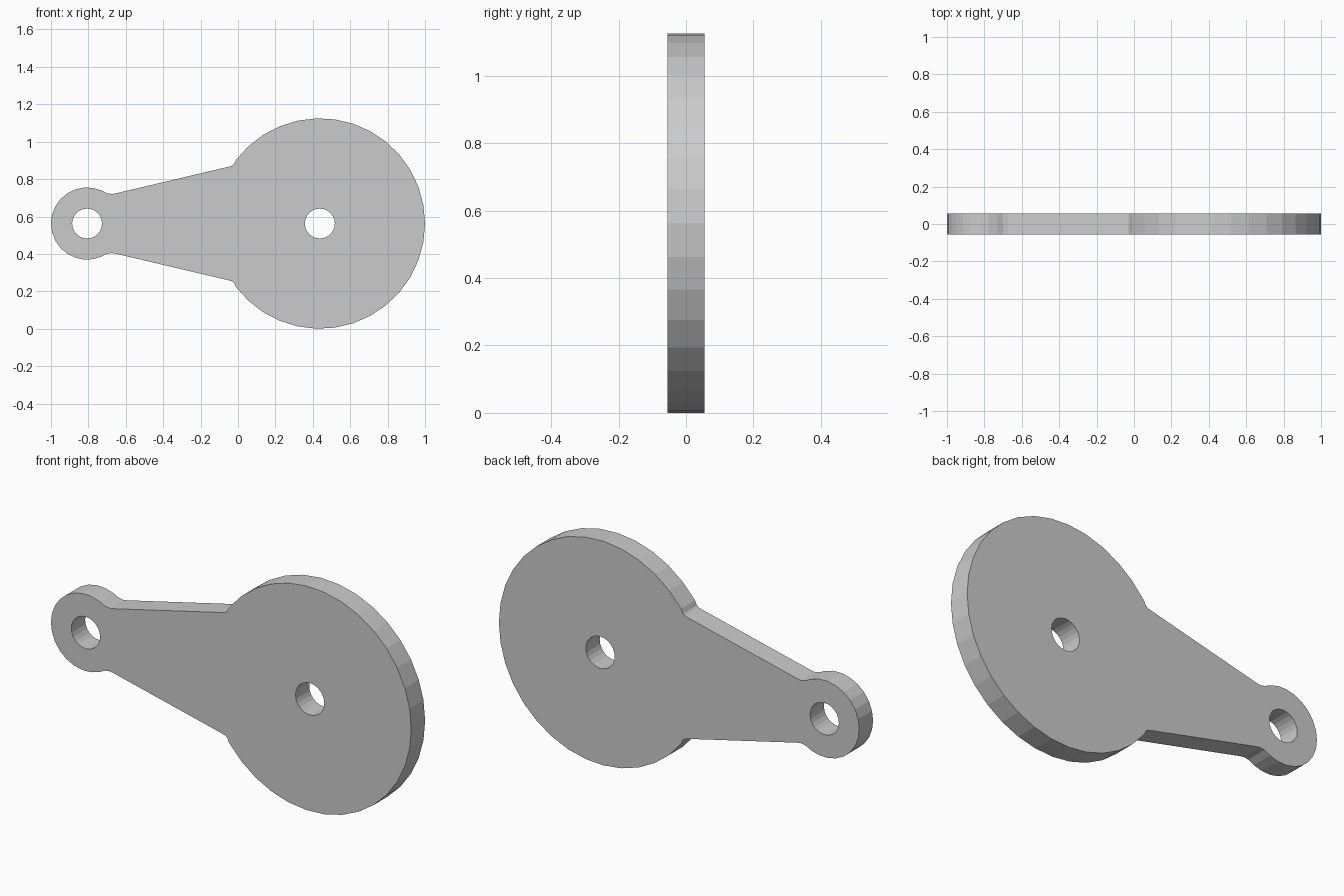
import bpy, bmesh
from math import sin, cos, radians

if "Cube" in bpy.data.objects:
    bpy.data.objects.remove(bpy.data.objects["Cube"])

MID = 0.5625          # height of the long axis
HALF_THICK = 0.055
BIG_X, BIG_R = 0.4375, 0.5625
SMALL_X, SMALL_R = -0.807, 0.193
HOLE_R = 0.08


def arc(cx, r, start, end, steps):
    """Points on a circle around (cx, 0), angles in degrees."""
    angles = [radians(start + (end - start) * i / steps) for i in range(steps + 1)]
    return [(cx + r * cos(a), r * sin(a)) for a in angles]


# Upper half of the outline: disc, filleted neck, tapered arm, filleted small eye
upper = arc(BIG_X, BIG_R, 0, 143, 14)
upper += [(-0.022, 0.317), (-0.032, 0.309), (-0.048, 0.304)]
upper += [(-0.655, 0.161), (-0.675, 0.158), (-0.70, 0.162)]
upper += arc(SMALL_X, SMALL_R, 67, 180, 8)
lower = [(x, -z) for x, z in reversed(upper[1:-1])]

# Planar curve: the outer outline plus the two holes, extruded to thickness
curve = bpy.data.curves.new("lever_profile", 'CURVE')
curve.dimensions = '2D'
curve.fill_mode = 'BOTH'
curve.extrude = HALF_THICK
for loop in (upper + lower,
             arc(BIG_X, HOLE_R, 0, 345, 23),
             arc(SMALL_X, HOLE_R, 0, 345, 23)):
    spline = curve.splines.new('POLY')
    spline.points.add(len(loop) - 1)
    for point, (x, z) in zip(spline.points, loop):
        point.co = (x, z, 0, 1)
    spline.use_cyclic_u = True
    spline.use_smooth = False

source = bpy.data.objects.new("lever_profile", curve)
bpy.context.collection.objects.link(source)
bpy.context.view_layer.update()

# Turn the profile into a welded solid standing upright
mesh = bpy.data.meshes.new_from_object(
    source.evaluated_get(bpy.context.evaluated_depsgraph_get()))
bpy.data.objects.remove(source)
bm = bmesh.new()
bm.from_mesh(mesh)
bmesh.ops.remove_doubles(bm, verts=bm.verts, dist=0.0001)
for v in bm.verts:
    x, z, y = v.co
    v.co = (x, -y, z + MID)
bmesh.ops.dissolve_limit(bm, angle_limit=radians(0.5), verts=bm.verts, edges=bm.edges)
bmesh.ops.recalc_face_normals(bm, faces=bm.faces)
for f in bm.faces:
    f.smooth = False
bm.to_mesh(mesh)
bm.free()

lever = bpy.data.objects.new("lever_plate", mesh)
bpy.context.collection.objects.link(lever)
